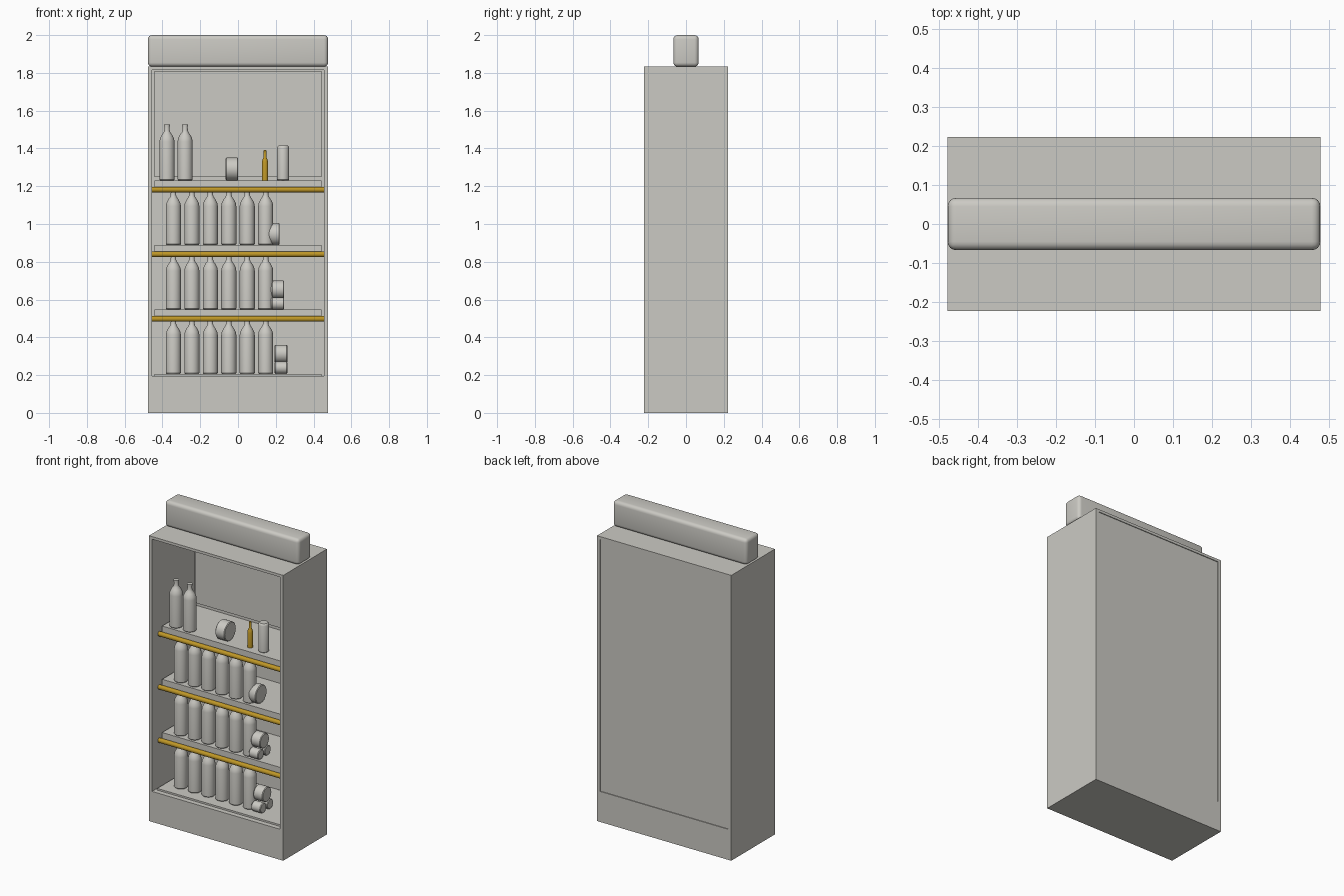
import bpy, bmesh, math
from mathutils import Matrix

if "Cube" in bpy.data.objects:
    bpy.data.objects.remove(bpy.data.objects["Cube"])


def make_material(name, rgb):
    m = bpy.data.materials.new(name)
    m.diffuse_color = (*rgb, 1)
    m.use_nodes = True
    m.node_tree.nodes["Principled BSDF"].inputs["Base Color"].default_value = m.diffuse_color
    return m


GREY = make_material("warm_grey", (0.60, 0.59, 0.55))
GOLD = make_material("gold", (0.52, 0.31, 0.02))


def finish(name, bm, mat, smooth=False):
    bmesh.ops.recalc_face_normals(bm, faces=bm.faces)
    me = bpy.data.meshes.new(name)
    bm.to_mesh(me)
    bm.free()
    me.materials.append(mat)
    ob = bpy.data.objects.new(name, me)
    bpy.context.collection.objects.link(ob)
    if smooth:
        bpy.ops.object.select_all(action='DESELECT')
        ob.select_set(True)
        bpy.context.view_layer.objects.active = ob
        bpy.ops.object.shade_smooth_by_angle(angle=math.radians(35))
    return ob


def box(name, lo, hi, bevel=0):
    bm = bmesh.new()
    bmesh.ops.create_cube(bm, size=1)
    for v in bm.verts:
        v.co = [a + (c + 0.5) * (b - a) for a, b, c in zip(lo, hi, v.co)]
    if bevel:
        bmesh.ops.bevel(bm, geom=bm.edges[:], offset=bevel, segments=4,
                        profile=0.5, affect='EDGES')
    return finish(name, bm, GREY, bool(bevel))


def lathe(name, profile, loc, mat=GREY, along_x=False, sides=24):
    """Revolve (radius, height) points, closing both ends with caps."""
    bm = bmesh.new()
    rings = []
    for r, h in profile:
        rings.append([bm.verts.new((r * math.cos(2 * math.pi * i / sides),
                                    r * math.sin(2 * math.pi * i / sides), h))
                      for i in range(sides)])
    for a, b in zip(rings, rings[1:]):
        for i in range(sides):
            j = (i + 1) % sides
            bm.faces.new((a[i], a[j], b[j], b[i]))
    bm.faces.new(rings[0][::-1])
    bm.faces.new(rings[-1])
    if along_x:
        bm.transform(Matrix.Rotation(math.pi / 2, 4, 'Y'))
    bm.transform(Matrix.Translation(loc))
    return finish(name, bm, mat, True)


def drum(name, x, y, z, r, half=0.034, left_r=None):
    """Rounded jar lying on its side along x."""
    lr = left_r or r - 0.006
    step = 0.03 if left_r else 0.006
    lathe(name, [(lr, -half), (r, -half + step), (r, half - 0.004),
                 (r - 0.004, half)], (x, y, z), along_x=True, sides=32)


W, D, TOP, BASE = 0.477, 0.222, 1.833, 0.196
INNER, SHELF = 0.455, 0.441

# Cabinet carcass
box("base", (-W, -D, 0), (W, D, BASE))
for side, s in (("left", -1), ("right", 1)):
    xs = sorted((s * INNER, s * W))
    box(side + "_side", (xs[0], -D, BASE), (xs[1], D, TOP))
box("top_panel", (-INNER, -D, 1.816), (INNER, D, TOP))
box("back_panel", (-INNER, 0.207, BASE), (INNER, 0.217, 1.816))
box("back_liner", (-SHELF, 0.199, 1.25), (SHELF, 0.207, 1.81))
box("floor_panel", (-SHELF, -0.19, BASE), (SHELF, 0.2, 0.207))

# Header block on top
box("header", (-W, -0.067, TOP), (W, 0.067, 2.0), 0.022)

# Shelves with gold front rails
levels = [0.207, 0.547, 0.889, 1.231]
for z in levels[1:]:
    box("shelf", (-SHELF, -0.14, z - 0.04), (SHELF, 0.207, z))
    lathe("shelf_rail", [(0.0148, -INNER), (0.0148, INNER)],
          (0, -0.15, z - 0.049), GOLD, True)

# Bottles: six on each lower level, two on the top shelf
bottle = [(0.036, 0), (0.04, 0.005), (0.04, 0.205), (0.037, 0.222),
          (0.028, 0.24), (0.018, 0.254), (0.0145, 0.265), (0.0135, 0.285),
          (0.016, 0.286), (0.016, 0.297)]
for z in levels[:3]:
    for i in range(6):
        lathe("bottle", bottle, (-0.342 + 0.0977 * i, -0.09, z))
for x in (-0.376, -0.28):
    lathe("tall_bottle", bottle, (x, -0.09, levels[3]))

# Small items on the top shelf
drum("top_jar", -0.033, -0.08, 1.291, 0.06)
lathe("small_gold_bottle", [(0.017, 0), (0.017, 0.095), (0.014, 0.108),
      (0.008, 0.122), (0.007, 0.155), (0.006, 0.162)],
      (0.143, -0.08, levels[3]), GOLD)
lathe("canister", [(0.029, 0), (0.032, 0.004), (0.032, 0.172),
      (0.029, 0.18), (0.024, 0.184)], (0.239, -0.08, levels[3]))

# Jars on the lower shelves
drum("tapered_jar", 0.187, -0.08, 0.947, 0.058, left_r=0.038)
for x, z in ((0.21, levels[1]), (0.227, levels[0])):
    drum("stacked_jar_upper", x, -0.078, z + 0.106, 0.047)
    for y in (-0.115, -0.045):
        drum("stacked_jar_lower", x, y, z + 0.032, 0.032)
